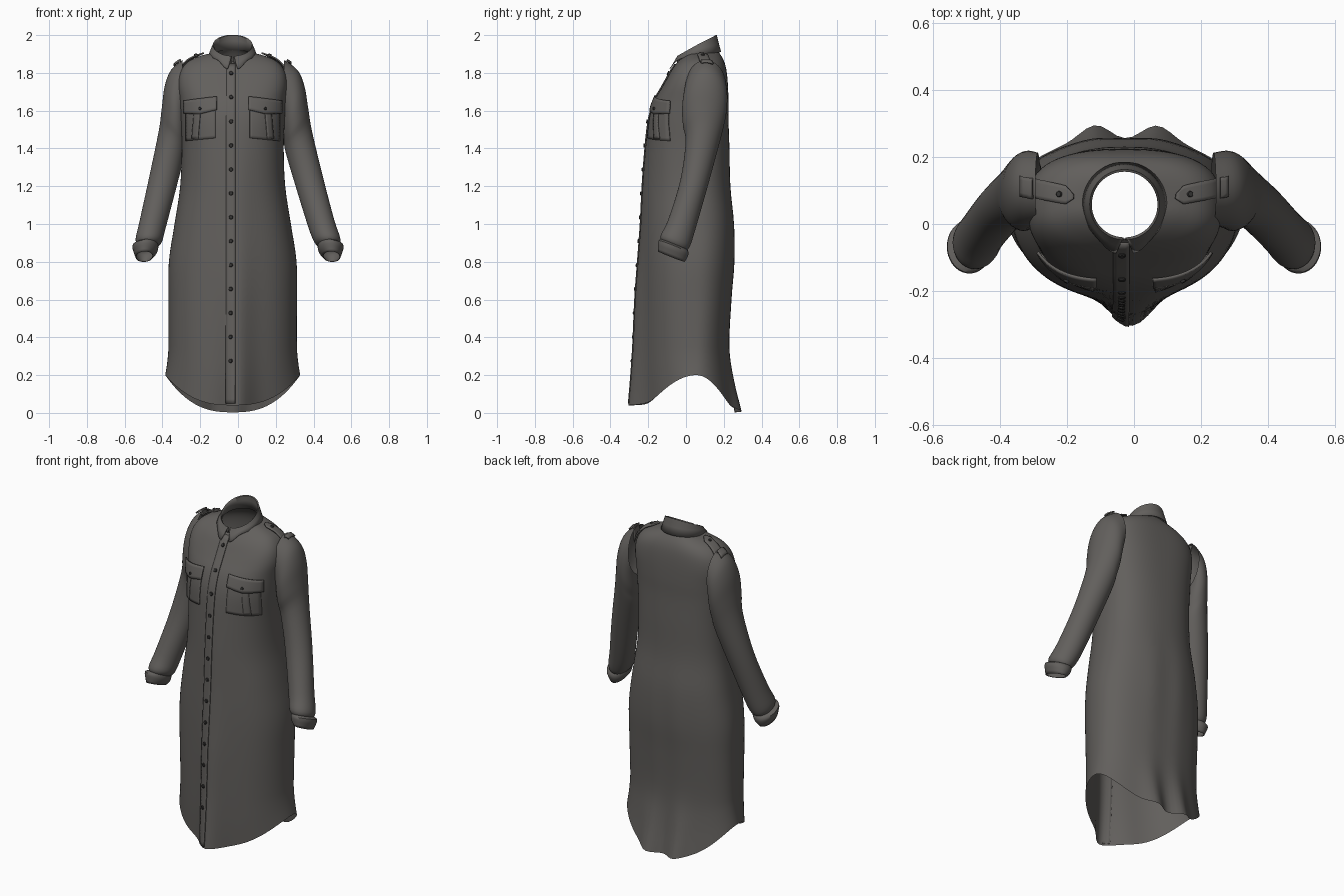
import bpy, bmesh, math
from mathutils import Vector
from mathutils.bvhtree import BVHTree

if "Cube" in bpy.data.objects:
    bpy.data.objects.remove(bpy.data.objects["Cube"])

CX = -0.028  # the garment hangs slightly left of centre


def material(name, rgb):
    m = bpy.data.materials.new(name)
    m.diffuse_color = (*rgb, 1)
    m.use_nodes = True
    m.node_tree.nodes["Principled BSDF"].inputs["Base Color"].default_value = m.diffuse_color
    return m


CLOTH = material("charcoal cloth", (0.122, 0.115, 0.108))
DARK = material("dark button", (0.035, 0.034, 0.033))


def finish(name, verts, faces, mat=CLOTH, thick=0, angle=50):
    me = bpy.data.meshes.new(name)
    me.from_pydata(verts, [], faces)
    bm = bmesh.new()
    bm.from_mesh(me)
    bmesh.ops.recalc_face_normals(bm, faces=bm.faces)
    bm.to_mesh(me)
    bm.free()
    ob = bpy.data.objects.new(name, me)
    bpy.context.collection.objects.link(ob)
    me.materials.append(mat)
    if thick:
        mod = ob.modifiers.new("thickness", 'SOLIDIFY')
        mod.thickness, mod.offset = thick, 0
    bpy.ops.object.select_all(action='DESELECT')
    ob.select_set(True)
    bpy.context.view_layer.objects.active = ob
    bpy.ops.object.shade_smooth_by_angle(angle=math.radians(angle))
    return ob


def dense(rows, k):
    """Catmull-Rom interpolation of parameter rows."""
    out = []
    for i in range(len(rows) - 1):
        a, b, c, d = rows[max(i - 1, 0)], rows[i], rows[i + 1], rows[min(i + 2, len(rows) - 1)]
        for j in range(k):
            t = j / k
            out.append([q + 0.5 * t * (r - p + t * (2*p - 5*q + 4*r - s + t * (3*(q - r) + s - p)))
                        for p, q, r, s in zip(a, b, c, d)])
    return out + [list(rows[-1])]


def loft(name, rings, closed=True, **kw):
    n = len(rings[0])
    faces = [(i*n + j, i*n + (j + 1) % n, (i + 1)*n + (j + 1) % n, (i + 1)*n + j)
             for i in range(len(rings) - 1) for j in range(n if closed else n - 1)]
    return finish(name, [p for r in rings for p in r], faces, **kw)


def spow(v, e):
    return math.copysign(abs(v) ** e, v)


def bell(x, c, w):
    return math.exp(-((x - c) / w) ** 2)


# ---- body: side z, front z, back z, half width, front y, back y, front ridge, back lobes, power
BODY = [
    (0.00, 0.00, 0.00, .357, -.215, .262, .090, .040, 2.0),
    (0.17, 0.17, 0.17, .346, -.222, .240, .070, .020, 2.05),
    (0.35, 0.35, 0.35, .340, -.225, .228, .056, .005, 2.1),
    (0.60, 0.60, 0.60, .340, -.225, .240, .045, .004, 2.2),
    (0.80, 0.80, 0.80, .338, -.225, .255, .030, .005, 2.2),
    (1.00, 1.00, 1.00, .308, -.220, .254, .020, .003, 2.3),
    (1.20, 1.20, 1.20, .278, -.215, .235, .015, 0, 2.3),
    (1.40, 1.40, 1.40, .270, -.207, .230, .008, 0, 2.4),
    (1.55, 1.55, 1.55, .276, -.197, .225, 0, 0, 2.5),
    (1.65, 1.65, 1.65, .282, -.168, .225, 0, 0, 2.6),
    (1.74, 1.72, 1.75, .290, -.130, .221, 0, 0, 2.7),
    (1.81, 1.77, 1.82, .275, -.102, .213, 0, 0, 2.7),
    (1.86, 1.81, 1.865, .235, -.080, .200, 0, 0, 2.5),
    (1.89, 1.84, 1.90, .170, -.060, .180, 0, 0, 2.2),
    (1.905, 1.86, 1.925, .108, -.043, .160, 0, 0, 2.0),
]


def body_ring(r, n=96):
    sz, fz, bz, hw, yf, yb, ridge, lobes, p = r
    pts = []
    for k in range(n):
        a = 2 * math.pi * k / n
        c, s = math.cos(a), math.sin(a)
        x = hw * spow(c, 2 / p)
        y = 0.055 + spow(s, 2 / p) * ((yb - .055) if s > 0 else (.055 - yf))
        if s < 0:
            y -= ridge * bell(x, 0.02, 0.085) * min(1, -2 * s)
        else:
            y += lobes * (bell(x, -.09, .06) + bell(x, .10, .06) - .3 * bell(x, 0, .05)) * min(1, 2 * s)
        z = sz + ((bz if s > 0 else fz) - sz) * s * s
        if sz < .35:  # curved shirt-tail hem
            low = 0.003 if s > 0 else 0.04
            hem = low + (0.2 - low) * abs(c) ** 2.6
            z = hem + sz / .35 * (.35 - hem)
        pts.append((x + CX, y, z))
    return pts


body = loft("dress_body", [body_ring(r) for r in dense(BODY, 4)])

# ---- sleeves and cuffs: outer x,z, inner x,z, y centre, half depth, tilt, x shift
SLEEVE = [
    (.270, 1.868, .255, 1.58, .105, .108, 0, -.025),
    (.335, 1.815, .250, 1.53, .103, .116, 0, -.020),
    (.370, 1.730, .252, 1.48, .097, .118, 0, -.018),
    (.388, 1.610, .258, 1.44, .092, .108, 0, -.016),
    (.406, 1.490, .266, 1.38, .088, .090, 0, -.014),
    (.462, 1.240, .312, 1.21, .045, .075, .1, -.010),
    (.515, 1.020, .375, .99, -.020, .074, .25, -.005),
    (.542, .920, .402, .91, -.055, .078, .35, 0),
    (.530, .885, .425, .885, -.064, .066, .4, 0),
]
CUFF = [
    (.525, .895, .425, .89, -.062, .066, .4, 0),
    (.556, .885, .424, .875, -.066, .078, .4, 0),
    (.553, .860, .432, .85, -.070, .076, .4, 0),
    (.540, .825, .452, .83, -.077, .068, .4, 0),
]


def sleeve_ring(r, side, n=40):
    xo, zo, xi, zi, yc, hd, tilt, shift = r
    pts = []
    for k in range(n):
        a = 2 * math.pi * k / n
        c, dy = math.cos(a), hd * math.sin(a)
        x = (xo + xi) / 2 + c * (xo - xi) / 2
        pts.append((side * x + shift, yc + dy, (zo + zi) / 2 + c * (zo - zi) / 2 - tilt * dy))
    return pts


sleeves = []
for side, tag in ((-1, "right"), (1, "left")):
    sleeves.append(loft(f"{tag}_sleeve", [sleeve_ring(r, side) for r in dense(SLEEVE, 4)]))
    loft(f"{tag}_cuff", [sleeve_ring(r, side) for r in dense(CUFF, 2)], thick=.004)

# ---- surface lookup, so that details lie on the cloth
sv, sf = [], []
for ob in [body] + sleeves:
    base = len(sv)
    sv += [v.co.copy() for v in ob.data.vertices]
    sf += [[base + i for i in p.vertices] for p in ob.data.polygons]
TREE = BVHTree.FromPolygons(sv, sf)


def surface(a, b, top=False):
    """Front point at (x, z), or top point at (x, y), with its normal."""
    o, d = (Vector((a, b, 3)), Vector((0, 0, -1))) if top else (Vector((a, -2, b)), Vector((0, 1, 0)))
    p, n, _, _ = TREE.ray_cast(o, d)
    return p, (-n if n.dot(d) > 0 else n)


def drape(name, f, nu, nv, off=.005, thick=.006, top=False):
    rings = []
    for j in range(nv + 1):
        row = []
        for i in range(nu + 1):
            p, n = surface(*f(i / nu, j / nv), top)
            row.append(p + n * off)
        rings.append(row)
    return loft(name, rings, closed=False, thick=thick, angle=40)


def button(name, a, b, top=False, off=.009, r=.011):
    p, n = surface(a, b, top)
    q = n.to_track_quat('Z', 'Y')
    m = 12
    ring = lambda rad, h: [p + q @ Vector((rad * math.cos(6.28319 * k / m), rad * math.sin(6.28319 * k / m), h))
                           for k in range(m)]
    verts = ring(r, 0) + ring(r, off) + ring(r * .8, off + .003)
    faces = [(i*m + k, i*m + (k + 1) % m, (i + 1)*m + (k + 1) % m, (i + 1)*m + k)
             for i in range(2) for k in range(m)] + [tuple(range(2*m, 3*m))]
    finish(name, verts, faces, DARK, angle=35)


# ---- button placket
drape("placket", lambda u, v: (-.062 + .048 * u, .05 + 1.795 * v), 4, 80, off=.003)
for k in range(13):
    button(f"placket_button_{k + 1}", -.036, .275 + .1267 * k)

# ---- chest pockets with pleat and flap, and shoulder tabs
for side, tag in ((-1, "right"), (1, "left")):
    X = lambda d: CX + side * d
    drape(f"{tag}_pocket", lambda u, v: (X(.09 + .155 * u), 1.455 + .16 * v - .015 * u), 12, 10, off=.003)
    drape(f"{tag}_pocket_pleat", lambda u, v: (X(.178 + .032 * u - .012 * v), 1.452 + .15 * v), 3, 10,
          off=.008, thick=.008)
    drape(f"{tag}_pocket_flap",
          lambda u, v: (X(.083 + .168 * u), 1.602 + .068 * v - .018 * u - .012 * (1 - v) * (1 - abs(2*u - 1))),
          14, 5, off=.011, thick=.008)
    button(f"{tag}_pocket_button", X(.167), 1.607, off=.019, r=.008)
    # tab tapers to a point on the neck side
    drape(f"{tag}_shoulder_tab",
          lambda u, v: (X(.15 + .155 * v), .082 + .03 * v + (u - .5) * .055 * min(1, .25 + v * 5)),
          5, 14, off=.010, thick=.008, top=True)
    button(f"{tag}_shoulder_button", X(.19), .088, top=True, off=.018, r=.009)

# ---- collar: stand rises from the neckline, fall folds outward to two front points
N = 64
angles = [-math.pi / 2 + .03 + (2 * math.pi - .06) * k / N for k in range(N + 1)]


def collar_ring(r, side_z, front_drop, back_rise, point=0, gap=0):
    pts = []
    for a in angles:
        c, s = math.cos(a), math.sin(a)
        front = max(0, -s) ** 10 * point
        z = side_z + (s * back_rise if s > 0 else s * front_drop) - .045 * front
        x = c * r + math.copysign(gap * max(0, -s) ** 8, c)
        pts.append((CX + x, .058 + s * (r + .018 * front), z))
    return pts


loft("collar", [
    collar_ring(.104, 1.900, .045, .020),
    collar_ring(.101, 1.925, .050, .045),
    collar_ring(.100, 1.942, .060, .056),
    collar_ring(.104, 1.946, .058, .054, 0, .004),
    collar_ring(.114, 1.925, .050, .030, .5, .012),
    collar_ring(.126, 1.896, .030, .014, 1, .022),
], closed=False, thick=.004, angle=60)
